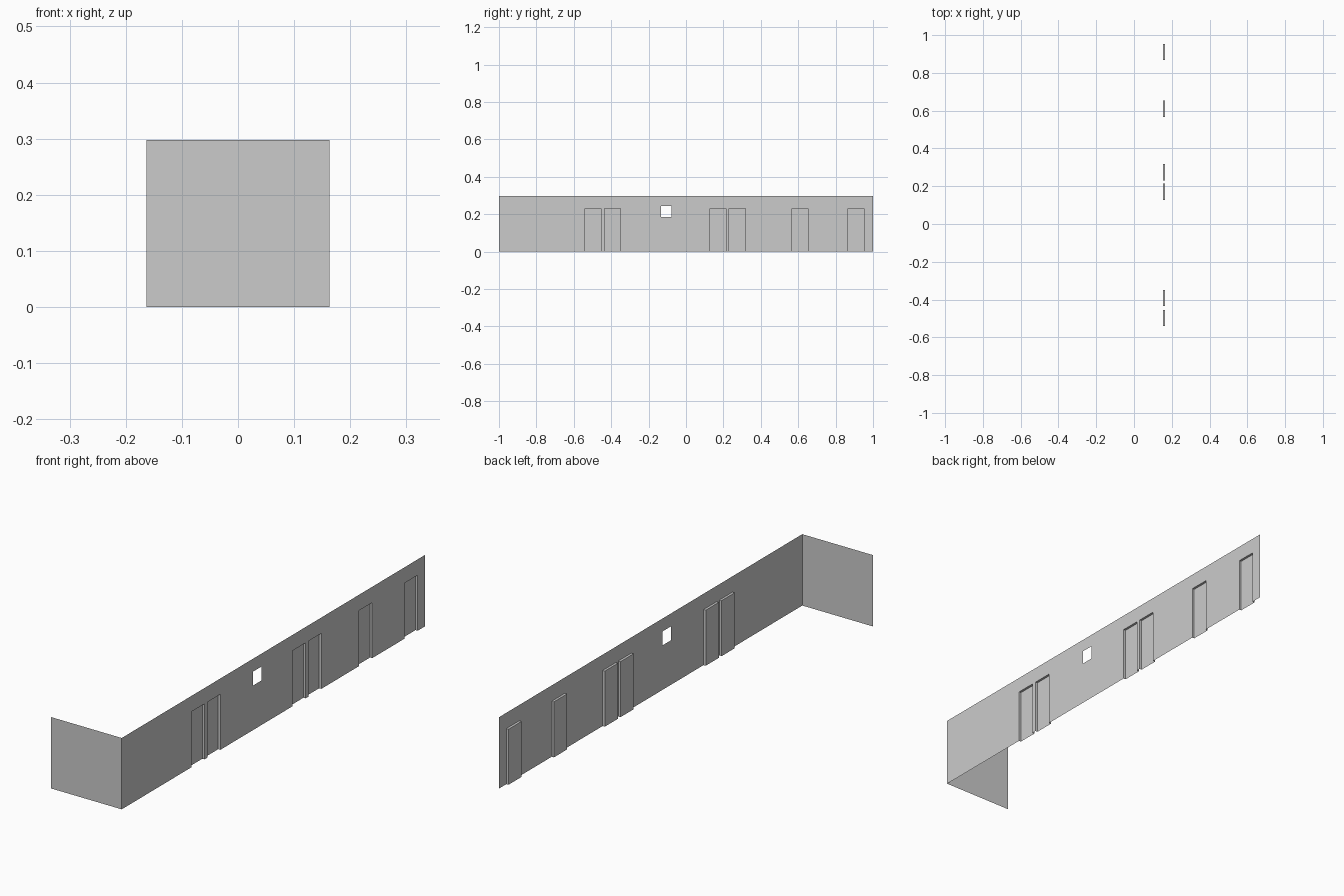
import bpy
import bmesh

cube = bpy.data.objects.get("Cube")
if cube:
    bpy.data.objects.remove(cube, do_unlink=True)

HALF_X, HALF_Y, HEIGHT = 0.163, 1.0, 0.298
DOOR_W, DOOR_H, DEPTH = 0.086, 0.232, 0.01
DOOR_STARTS = [-0.54, -0.435, 0.128, 0.231, 0.567, 0.867]
WIN_Y, WIN_Z = (-0.133, -0.078), (0.186, 0.244)

grey = bpy.data.materials.new("plain_grey")
grey.use_nodes = True
grey.diffuse_color = (0.6, 0.6, 0.6, 1)
grey.node_tree.nodes["Principled BSDF"].inputs["Base Color"].default_value = (0.6, 0.6, 0.6, 1)


def sheet_object(name, quads):
    """Thin sheet object from a list of four-corner faces."""
    bm = bmesh.new()
    for quad in quads:
        bm.faces.new([bm.verts.new(p) for p in quad])
    bmesh.ops.remove_doubles(bm, verts=bm.verts, dist=0.0001)
    mesh = bpy.data.meshes.new(name)
    bm.to_mesh(mesh)
    bm.free()
    mesh.materials.append(grey)
    obj = bpy.data.objects.new(name, mesh)
    bpy.context.collection.objects.link(obj)
    return obj


def upright(x, y0, y1, z0, z1):
    """Upright quad facing +x."""
    return [(x, y0, z0), (x, y1, z0), (x, y1, z1), (x, y0, z1)]


# Long wall, with gaps for the doors and the window
doors = [(y, y + DOOR_W) for y in DOOR_STARTS]
holes = [(a, b, 0, DOOR_H) for a, b in doors] + [(*WIN_Y, *WIN_Z)]
ys = sorted({-HALF_Y, HALF_Y} | {y for h in holes for y in h[:2]})
zs = sorted({0, HEIGHT} | {z for h in holes for z in h[2:]})
cells = []
for y0, y1 in zip(ys, ys[1:]):
    for z0, z1 in zip(zs, zs[1:]):
        cy, cz = (y0 + y1) / 2, (z0 + z1) / 2
        if not any(a < cy < b and c < cz < d for a, b, c, d in holes):
            cells.append(upright(HALF_X, y0, y1, z0, z1))
sheet_object("long_wall", cells)

# End wall
sheet_object("end_wall", [[(-HALF_X, -HALF_Y, 0), (HALF_X, -HALF_Y, 0),
                           (HALF_X, -HALF_Y, HEIGHT), (-HALF_X, -HALF_Y, HEIGHT)]])

# Recessed doors: back panel, two jambs and a lintel, open at the floor
for i, (a, b) in enumerate(doors, 1):
    x0, x1 = HALF_X - DEPTH, HALF_X
    sheet_object(f"door_recess_{i}", [
        upright(x0, a, b, 0, DOOR_H),
        [(x0, a, 0), (x0, a, DOOR_H), (x1, a, DOOR_H), (x1, a, 0)],
        [(x0, b, 0), (x1, b, 0), (x1, b, DOOR_H), (x0, b, DOOR_H)],
        [(x0, a, DOOR_H), (x0, b, DOOR_H), (x1, b, DOOR_H), (x1, a, DOOR_H)],
    ])
